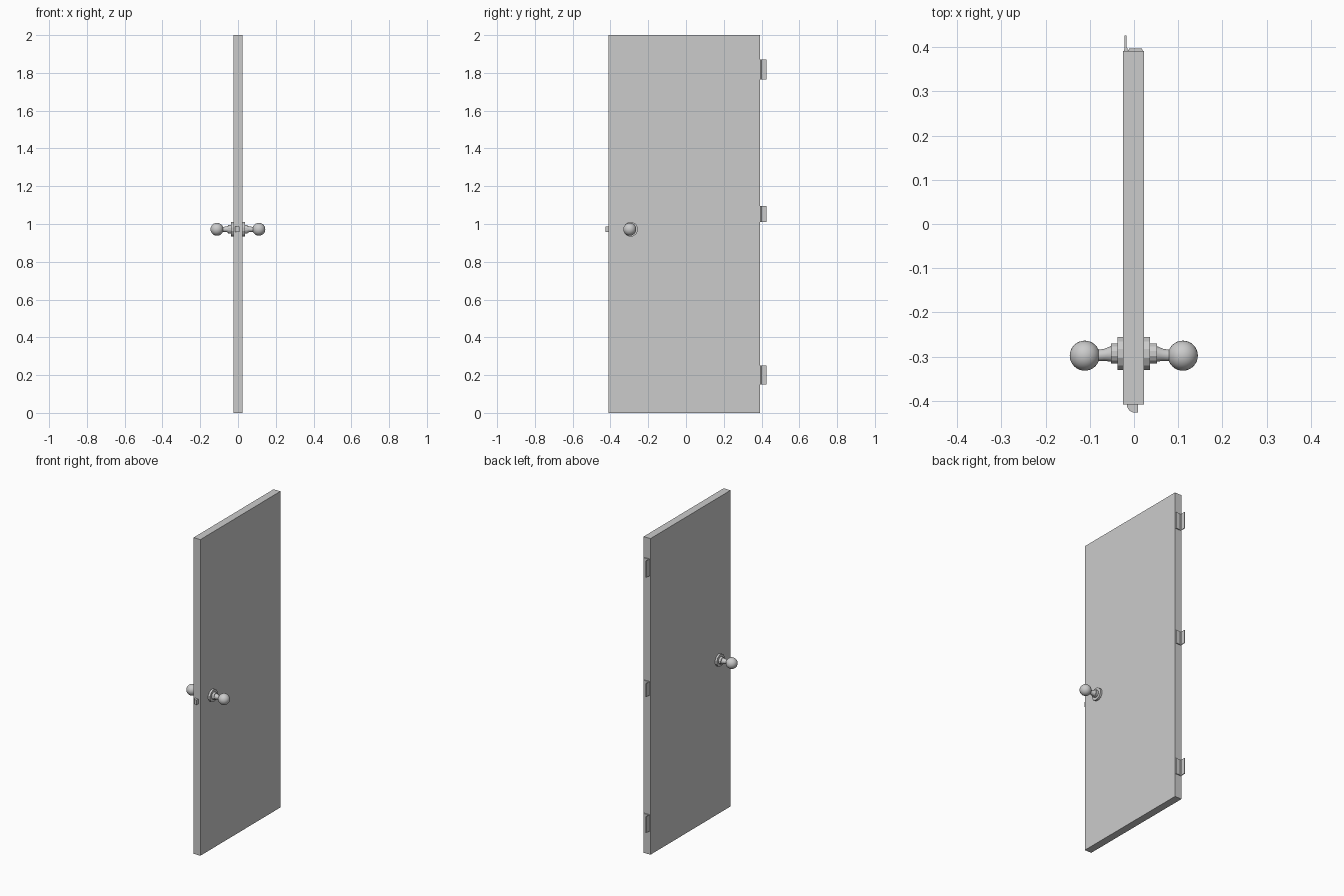
import bpy, bmesh, math
from mathutils import Vector

if "Cube" in bpy.data.objects:
    bpy.data.objects.remove(bpy.data.objects["Cube"])

SLAB_X = -0.001          # middle of the door thickness
KNOB_Z = 0.972


def add_object(name, bm, smooth=None):
    bmesh.ops.recalc_face_normals(bm, faces=bm.faces[:])
    mesh = bpy.data.meshes.new(name)
    bm.to_mesh(mesh)
    bm.free()
    ob = bpy.data.objects.new(name, mesh)
    bpy.context.collection.objects.link(ob)
    if smooth:
        bpy.ops.object.select_all(action='DESELECT')
        ob.select_set(True)
        bpy.context.view_layer.objects.active = ob
        bpy.ops.object.shade_smooth_by_angle(angle=math.radians(smooth))
    return ob


def prism(name, outline, z0, z1, smooth=None):
    """Extrude an XY outline from z0 to z1."""
    bm = bmesh.new()
    face = bm.faces.new([bm.verts.new((x, y, z0)) for x, y in outline])
    out = bmesh.ops.extrude_face_region(bm, geom=[face])
    verts = [v for v in out['geom'] if isinstance(v, bmesh.types.BMVert)]
    bmesh.ops.translate(bm, verts=verts, vec=(0, 0, z1 - z0))
    return add_object(name, bm, smooth)


def rect(x0, x1, y0, y1):
    return [(x0, y0), (x1, y0), (x1, y1), (x0, y1)]


def lathe(name, rings, sides, smooth=None):
    """Skin rings (x, y centre, radius) around the x axis."""
    bm = bmesh.new()
    loops = []
    for x, y, r in rings:
        loops.append([bm.verts.new((x, y + r * math.cos(a), KNOB_Z + r * math.sin(a)))
                      for a in (2 * math.pi * (i + 0.5) / sides for i in range(sides))])
    for a, b in zip(loops, loops[1:]):
        for i in range(sides):
            j = (i + 1) % sides
            bm.faces.new((a[i], a[j], b[j], b[i]))
    bm.faces.new(loops[0])
    bm.faces.new(loops[-1])
    return add_object(name, bm, smooth)


# Door slab
prism("door_slab", rect(SLAB_X - 0.024, SLAB_X + 0.024, -0.409, 0.391), 0, 2)

# Handle set on both faces
for side, s in (("left", -1), ("right", 1)):
    def X(d):
        return SLAB_X * 0.5 + s * d
    yr, yk = -0.293, -0.298
    lathe(side + "_rosette", [(X(0.023), yr, 0.039), (X(0.037), yr, 0.039)], 12)
    lathe(side + "_collar", [(X(0.037), yr, 0.023), (X(0.052), yr, 0.023)], 12)
    lathe(side + "_neck", [(X(0.052), yr - 0.001, 0.018), (X(0.066), yr - 0.003, 0.014),
                           (X(0.084), yk, 0.013)], 16, 40)
    bm = bmesh.new()
    bmesh.ops.create_uvsphere(bm, u_segments=32, v_segments=16, radius=0.034)
    bmesh.ops.translate(bm, verts=bm.verts[:], vec=Vector((X(0.111), yk, KNOB_Z)))
    add_object(side + "_knob", bm, 40)

# Latch bolt: quarter-round outline with a square back
bolt = [(0.009, -0.408), (0.009, -0.427), (0.002, -0.427)]
bolt += [(0.002 - 0.018 * math.sin(a), -0.409 - 0.018 * math.cos(a))
         for a in (math.pi / 2 * i / 6 for i in range(1, 7))]
prism("latch_bolt", bolt, 0.957, 0.988, 30)

# Three hinges on the back edge
for name, z0, z1 in (("top", 1.765, 1.87), ("middle", 1.01, 1.095), ("bottom", 0.15, 0.252)):
    prism(name + "_hinge_door_leaf",
          [(-0.015, 0.39), (0.021, 0.39), (0.018, 0.397), (-0.011, 0.397)], z0, z1)
    prism(name + "_hinge_frame_leaf",
          [(-0.023, 0.39), (-0.015, 0.39), (-0.015, 0.398), (-0.0165, 0.4),
           (-0.0165, 0.427), (-0.021, 0.427), (-0.021, 0.4)], z0, z1)
